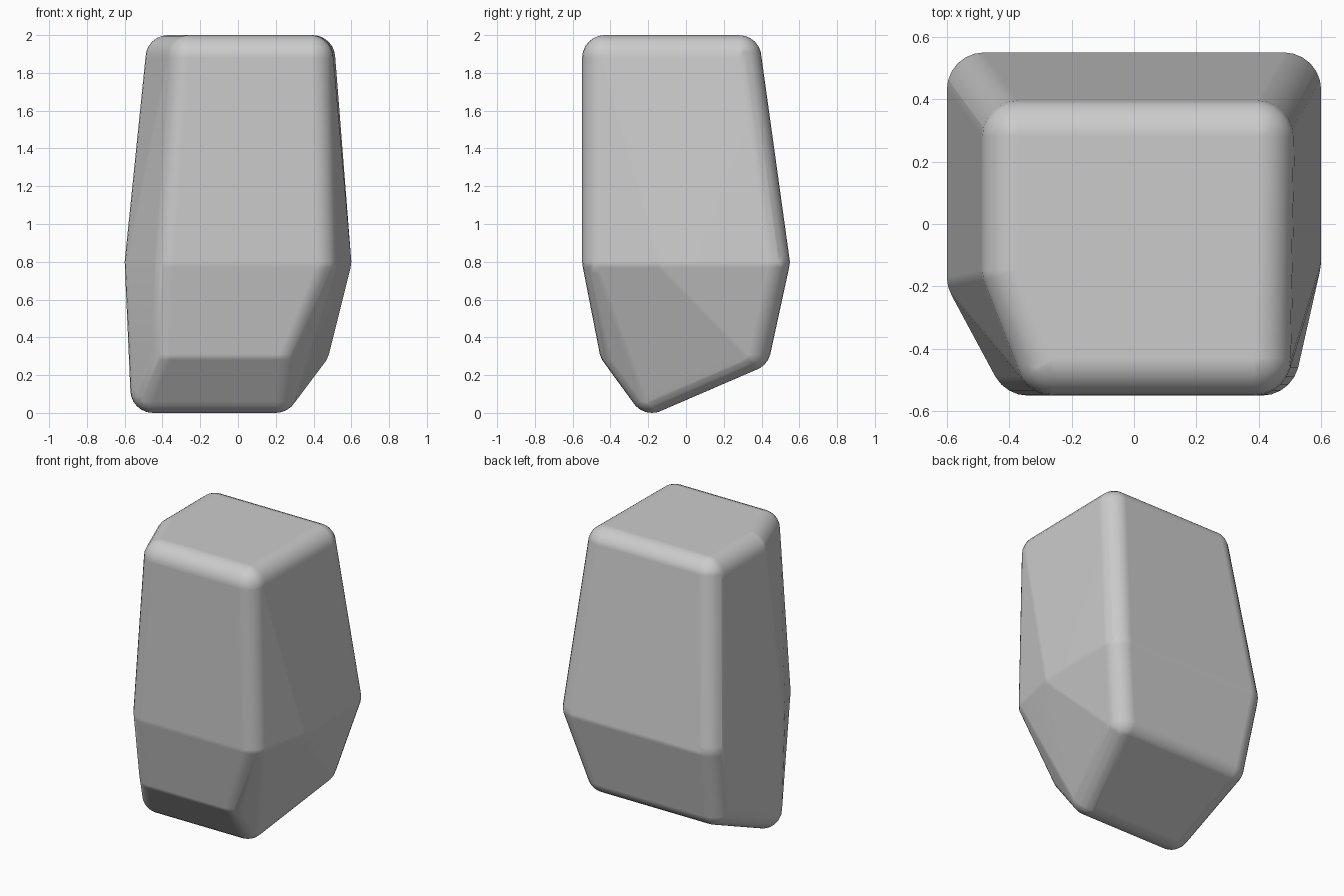
import bpy, bmesh
from mathutils import Matrix

if "Cube" in bpy.data.objects:
    bpy.data.objects.remove(bpy.data.objects["Cube"])

R = 0.12  # rounding radius of every edge

# Centres of the corner spheres: the cage of the block inset by R
rings = {
    1.88: [(0.395, 0.28), (-0.37, 0.28), (-0.37, -0.15), (-0.26, -0.43), (0.385, -0.43)],
    0.80: [(0.48, 0.43), (-0.48, 0.43), (-0.48, -0.17), (-0.34, -0.43),
           (0.41, -0.43), (0.48, -0.12)],
    0.34: [(0.365, 0.33), (-0.45, 0.33), (-0.36, -0.34), (0.22, -0.34)],
    0.12: [(0.20, -0.18), (-0.45, -0.18)],  # bottom ridge
}

# Rounded block: convex skin stretched over the corner spheres
bm = bmesh.new()
for z, points in rings.items():
    for x, y in points:
        bmesh.ops.create_uvsphere(bm, u_segments=24, v_segments=12, radius=R,
                                  matrix=Matrix.Translation((x, y, z)))
bmesh.ops.delete(bm, geom=bm.edges[:], context='EDGES_FACES')
bmesh.ops.convex_hull(bm, input=bm.verts[:])
bmesh.ops.delete(bm, geom=[v for v in bm.verts if not v.link_faces], context='VERTS')
bmesh.ops.dissolve_limit(bm, angle_limit=0.01, verts=bm.verts[:], edges=bm.edges[:])
bmesh.ops.recalc_face_normals(bm, faces=bm.faces[:])
for f in bm.faces:
    f.smooth = True

mesh = bpy.data.meshes.new("rounded_block")
bm.to_mesh(mesh)
bm.free()
block = bpy.data.objects.new("rounded_block", mesh)
bpy.context.collection.objects.link(block)

# Keep the broad faces flat while the edges shade softly
block.modifiers.new("face_weighting", 'WEIGHTED_NORMAL').weight = 100
